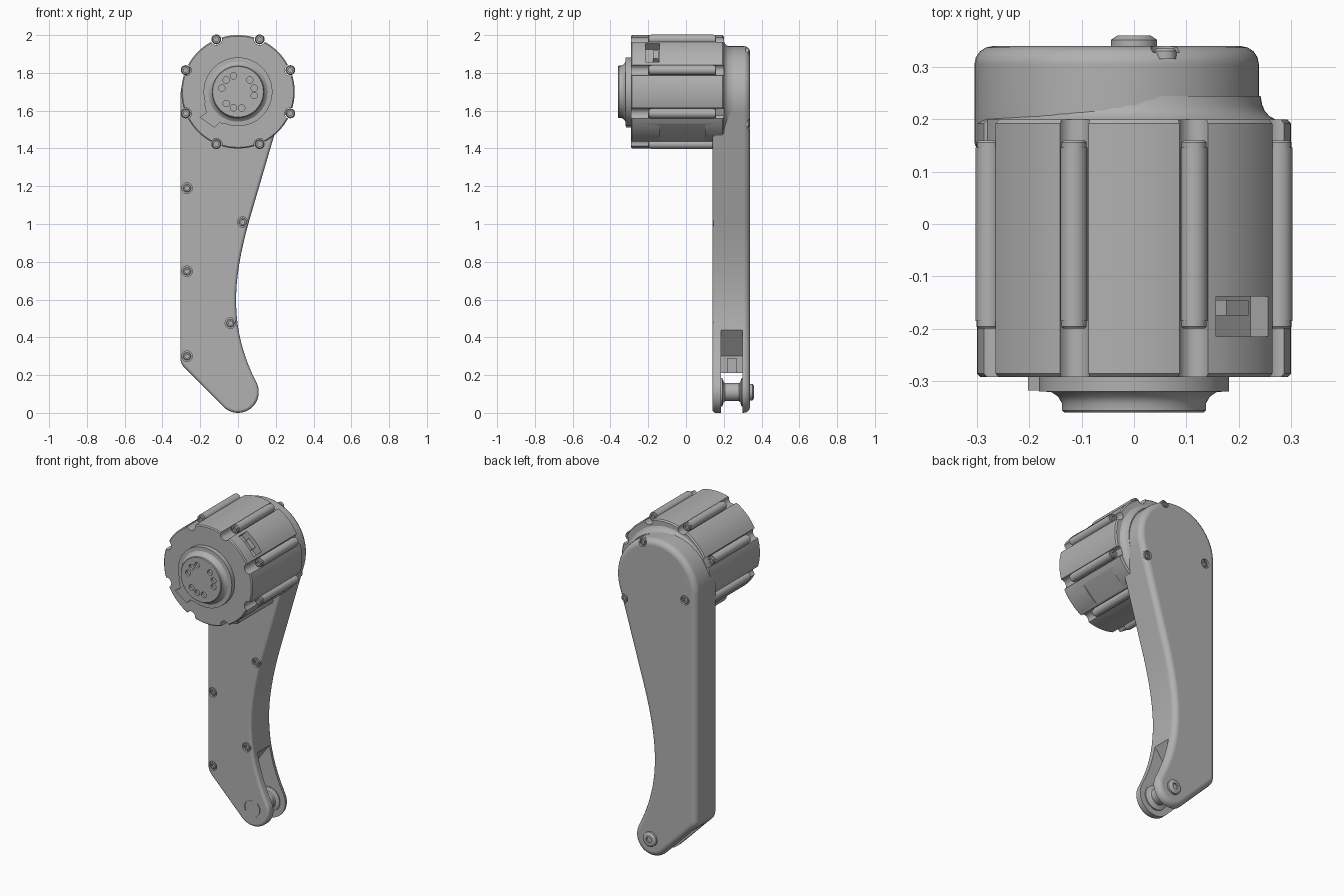
import bpy, bmesh
from math import sin, cos, radians, pi
from mathutils import Vector, Matrix

old = bpy.data.objects.get("Cube")
if old:
    bpy.data.objects.remove(old, do_unlink=True)

metal = bpy.data.materials.new("grey_metal")
metal.use_nodes = True
grey = (0.44, 0.44, 0.44, 1)
metal.diffuse_color = grey
metal.node_tree.nodes["Principled BSDF"].inputs["Base Color"].default_value = grey

MOTOR_Z = 1.7
PIN_Z = 0.11


def make(name, bm):
    bmesh.ops.recalc_face_normals(bm, faces=bm.faces[:])
    mesh = bpy.data.meshes.new(name)
    bm.to_mesh(mesh)
    bm.free()
    mesh.materials.append(metal)
    ob = bpy.data.objects.new(name, mesh)
    bpy.context.collection.objects.link(ob)
    return ob


def lathe(name, profile, x=0, z=MOTOR_Z, steps=32):
    """Turn (radius, y) points around an axis along y."""
    bm = bmesh.new()
    vs = [bm.verts.new((r, y, 0)) for r, y in profile]
    es = [bm.edges.new(p) for p in zip(vs, vs[1:])]
    bmesh.ops.spin(bm, geom=vs + es, cent=(0, 0, 0), axis=(0, 1, 0),
                   angle=2 * pi, steps=steps, use_duplicate=False)
    bmesh.ops.remove_doubles(bm, verts=bm.verts[:], dist=1e-5)
    bmesh.ops.translate(bm, verts=bm.verts[:], vec=(x, 0, z))
    return make(name, bm)


def rod(name, r, y0, y1, x, z, steps=20):
    return lathe(name, [(0, y0), (r, y0), (r, y1), (0, y1)], x, z, steps)


def prism(name, pts, y0, y1, front=0, back=0):
    """Extrude an (x, z) outline along y and round its front and back rims."""
    bm = bmesh.new()
    face = bm.faces.new([bm.verts.new((x, y0, z)) for x, z in pts])
    out = bmesh.ops.extrude_face_region(bm, geom=[face])
    moved = [v for v in out["geom"] if isinstance(v, bmesh.types.BMVert)]
    bmesh.ops.translate(bm, verts=moved, vec=(0, y1 - y0, 0))
    for y, width in ((y0, front), (y1, back)):
        if width:
            rim = [e for e in bm.edges if all(abs(v.co.y - y) < 1e-6 for v in e.verts)]
            bmesh.ops.bevel(bm, geom=rim, offset=width, segments=4, profile=0.5,
                            affect='EDGES', clamp_overlap=False)
    return make(name, bm)


def box(name, centre, size, turn=0):
    bm = bmesh.new()
    bmesh.ops.create_cube(bm, size=1)
    bm.transform(Matrix.Translation(centre) @ Matrix.Rotation(turn, 4, 'Y')
                 @ Matrix.Diagonal((*size, 1)))
    return make(name, bm)


def cut(ob, cutters):
    for c in cutters:
        m = ob.modifiers.new("cut", 'BOOLEAN')
        m.operation, m.solver, m.object = 'DIFFERENCE', 'EXACT', c
    dg = bpy.context.evaluated_depsgraph_get()
    ob.data = bpy.data.meshes.new_from_object(ob.evaluated_get(dg))
    ob.modifiers.clear()
    for c in cutters:
        bpy.data.objects.remove(c, do_unlink=True)


def arc(cx, cz, r, a0, a1, n):
    angles = [radians(a0 + (a1 - a0) * i / n) for i in range(n + 1)]
    return [(cx + r * cos(a), cz + r * sin(a)) for a in angles]


def bezier(points, n):
    a, b, c, d = map(Vector, points)
    ts = [i / n for i in range(1, n)]
    return [tuple(a * (1 - t) ** 3 + b * 3 * t * (1 - t) ** 2
                  + c * 3 * t * t * (1 - t) + d * t ** 3) for t in ts]


def screw(name, x, z, y, inward, r=0.021):
    """Socket screw head whose outer face lies at y."""
    lathe(name, [(0, y + inward * 0.012), (r * 0.5, y + inward * 0.012), (r * 0.5, y),
                 (r * 0.85, y), (r, y + inward * 0.004), (r, y + inward * 0.02),
                 (0, y + inward * 0.02)], x, z, 18)


# Arm with rounded head, curved inner side and rounded tip
outline = arc(-0.033, 1.67, 0.272, 180, -16, 28)
outline += [(0.06, 1.02)] + bezier([(0.06, 1.02), (-0.03, 0.7), (-0.05, 0.45), (0.098, 0.16)], 16)
outline += arc(0, PIN_Z, 0.11, 27, -134, 20)
outline += arc(-0.235, 0.29, 0.07, -134, -180, 6)
arm = prism("arm", outline, 0.14, 0.34, front=0.017, back=0.035)

# Fork slot, sloped pocket, screw bores and the two arc marks on the tip
front_screws = [(-0.27, 1.19), (-0.27, 0.75), (-0.27, 0.3), (0.025, 1.01), (-0.04, 0.475)]
back_screws = [(0.06, 1.91), (0.185, 1.53), (-0.23, 1.63)]
cutters = [box("slot", (0, 0.2425, 0.05), (0.8, 0.115, 0.32)),
           prism("pocket", [(-0.1, 0.19), (-0.1, 0.3), (0.02, 0.46), (0.3, 0.46), (0.3, 0.19)],
                 0.185, 0.3)]
cutters += [rod("bore", 0.028, 0.1, 0.152, x, z) for x, z in front_screws]
cutters += [rod("bore", 0.028, 0.328, 0.4, x, z) for x, z in back_screws]
for start in (-60, 95):
    ring = arc(0, PIN_Z, 0.053, start, start + 110, 10) + arc(0, PIN_Z, 0.048, start + 110, start, 10)
    cutters.append(prism("tip_mark", ring, 0.13, 0.145))
cut(arm, cutters)
for x, z in front_screws:
    screw("arm_front_screw", x, z, 0.143, 1)
for x, z in back_screws:
    screw("arm_back_screw", x, z, 0.335, -1)
box("pocket_rib", (-0.08, 0.2425, 0.25), (0.06, 0.05, 0.08))

# Fork roller and its bolt
lathe("fork_roller", [(0, 0.18), (0.075, 0.18), (0.075, 0.192), (0.053, 0.2), (0.048, 0.207),
                      (0.048, 0.28), (0.053, 0.287), (0.075, 0.294), (0.075, 0.305), (0, 0.305)],
      z=PIN_Z)
lathe("fork_bolt", [(0, 0.35), (0.018, 0.35), (0.018, 0.36), (0.032, 0.36), (0.044, 0.352),
                    (0.044, 0.33), (0, 0.33)], z=PIN_Z, steps=24)

# Motor housing, scalloped by eight grooves, with a window and a flat panel
body = lathe("motor_housing", [(0, -0.292), (0.294, -0.292), (0.3, -0.286), (0.3, 0.192),
                               (0.293, 0.2), (0, 0.2)], steps=96)
lugs = [(0.3 * cos(a), MOTOR_Z + 0.3 * sin(a)) for a in (radians(22.5 + 45 * i) for i in range(8))]
cutters = [rod("groove", 0.03, -0.4, 0.3, x, z) for x, z in lugs]
a = radians(45)
cutters.append(box("window", (0.295 * cos(a), -0.177, MOTOR_Z + 0.295 * sin(a)), (0.1, 0.076, 0.14), -a))
b = radians(-47)
cutters.append(box("flat", (0.318 * cos(b), -0.02, MOTOR_Z + 0.318 * sin(b)), (0.05, 0.24, 0.13), -b))
cut(body, cutters)
box("window_connector", (0.255 * cos(a), -0.16, MOTOR_Z + 0.255 * sin(a)), (0.05, 0.03, 0.06), -a)

# Tie rods lying in the grooves, with a screw at each end
for x, z in lugs:
    rod("tie_rod", 0.026, -0.185, 0.146, x, z)
    screw("front_screw", x, z, -0.2, 1, 0.024)
    screw("rear_screw", x, z, 0.16, -1, 0.024)

# Concave collar from the housing into the arm head
lathe("collar", [(0, 0.15), (0.285, 0.15), (0.285, 0.2), (0.274, 0.206), (0.265, 0.216),
                 (0.26, 0.228), (0.257, 0.245), (0, 0.245)], x=-0.015, z=1.68, steps=64)

# Output flange, hub with bolt holes, and locating tab
hub = lathe("output_hub", [(0, -0.36), (0.134, -0.36), (0.138, -0.356), (0.138, -0.342),
                           (0.145, -0.33), (0.158, -0.321), (0.182, -0.32), (0.182, -0.28),
                           (0, -0.28)], steps=64)
cutters = []
for deg in (-13, 13, 45, 106, 135, 167, -135, -106, -77):
    t = radians(deg)
    cutters.append(rod("bolt_hole", 0.017, -0.4, -0.345, 0.088 * cos(t), MOTOR_Z + 0.088 * sin(t), 16))
cut(hub, cutters)
prism("flange_tab", [(-0.1, 1.7), (-0.18, 1.64), (-0.168, 1.59), (-0.203, 1.565), (-0.125, 1.51),
                     (-0.1, 1.535), (0, 1.52)], -0.318, -0.28)

# Smooth shading with sharp edges kept
for ob in bpy.context.scene.objects:
    if ob.type == 'MESH' and ob.data.materials and ob.data.materials[0] == metal:
        bpy.ops.object.select_all(action='DESELECT')
        ob.select_set(True)
        bpy.context.view_layer.objects.active = ob
        bpy.ops.object.shade_smooth_by_angle(angle=radians(32))
        if ob in (arm, body, hub):
            wn = ob.modifiers.new("even_normals", 'WEIGHTED_NORMAL')
            wn.keep_sharp = True
